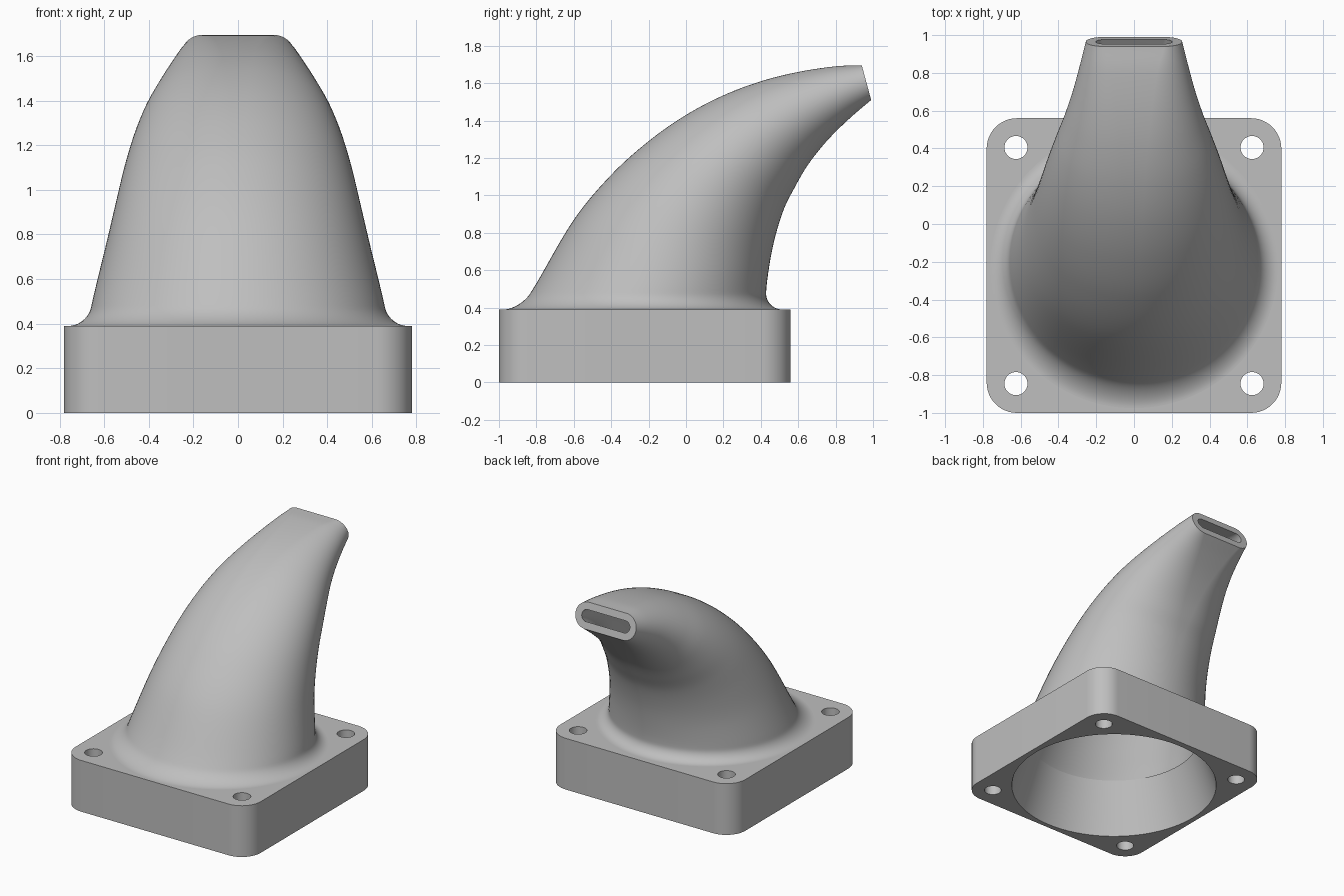
import bpy, bmesh, math
from mathutils import Vector

cube = bpy.data.objects.get("Cube")
if cube:
    bpy.data.objects.remove(cube)

grey = bpy.data.materials.new("plain grey")
grey.use_nodes = True
colour = (0.52, 0.52, 0.52, 1)
grey.diffuse_color = colour
grey.node_tree.nodes["Principled BSDF"].inputs["Base Color"].default_value = colour

PLATE_Y, PLATE_TOP = -0.22, 0.39
SEGS, STEPS, WALL, FILLET = 96, 8, 0.053, 0.085


def finish(name, bm):
    bmesh.ops.recalc_face_normals(bm, faces=bm.faces)
    mesh = bpy.data.meshes.new(name)
    bm.to_mesh(mesh)
    bm.free()
    mesh.materials.append(grey)
    obj = bpy.data.objects.new(name, mesh)
    bpy.context.collection.objects.link(obj)
    return obj


def activate(obj):
    bpy.ops.object.select_all(action='DESELECT')
    obj.select_set(True)
    bpy.context.view_layer.objects.active = obj


def smooth(obj):
    activate(obj)
    bpy.ops.object.shade_smooth_by_angle(angle=math.radians(35))


def bridge(bm, a, b):
    n = len(a)
    for i in range(n):
        j = (i + 1) % n
        bm.faces.new((a[i], a[j], b[j], b[i]))


def cone(name, x, y, r0, r1, z0, z1):
    bm = bmesh.new()
    bmesh.ops.create_cone(bm, cap_ends=True, segments=SEGS, radius1=r0, radius2=r1, depth=z1 - z0)
    bmesh.ops.translate(bm, verts=bm.verts, vec=(x, y, (z0 + z1) / 2))
    return finish(name, bm)


# Mounting plate: rounded square block
bm = bmesh.new()
bmesh.ops.create_cube(bm, size=1)
for v in bm.verts:
    v.co = (v.co.x * 1.56, v.co.y * 1.56 + PLATE_Y, (v.co.z + 0.5) * PLATE_TOP)
uprights = [e for e in bm.edges if abs(e.verts[0].co.z - e.verts[1].co.z) > 0.1]
bmesh.ops.bevel(bm, geom=uprights, offset=0.16, segments=12, profile=0.5, affect='EDGES')
plate = finish("mounting_plate", bm)

# Tapered bore and four screw holes
slope = (0.74 - 0.61) / PLATE_TOP
cutters = [cone("bore_cutter", 0, PLATE_Y - 0.005, 0.74 + slope * 0.1, 0.61 - slope * 0.1,
                -0.1, PLATE_TOP + 0.1)]
for sx in (-1, 1):
    for sy in (-1, 1):
        cutters.append(cone("screw_hole_cutter", sx * 0.625, PLATE_Y + sy * 0.625,
                            0.061, 0.061, -0.1, PLATE_TOP + 0.1))
for c in cutters:
    c.hide_render = True
    mod = plate.modifiers.new("cut", 'BOOLEAN')
    mod.operation, mod.solver, mod.object = 'DIFFERENCE', 'EXACT', c
    activate(plate)
    bpy.ops.object.modifier_apply(modifier=mod.name)
    bpy.data.objects.remove(c)
smooth(plate)

# Nozzle sections: front edge y, z, back edge y, z, half width
sections = [
    (-0.89, 0.39, 0.43, 0.39, 0.675), (-0.80, 0.53, 0.43, 0.50, 0.65),
    (-0.60, 0.87, 0.45, 0.65, 0.59), (-0.40, 1.11, 0.48, 0.79, 0.545),
    (-0.20, 1.29, 0.525, 0.93, 0.505), (0.0, 1.43, 0.58, 1.04, 0.465),
    (0.20, 1.535, 0.64, 1.145, 0.42), (0.40, 1.61, 0.71, 1.24, 0.37),
    (0.60, 1.66, 0.79, 1.33, 0.325), (0.80, 1.69, 0.89, 1.425, 0.285),
    (0.94, 1.695, 0.99, 1.51, 0.255)]
LAST = len(sections) - 1


def section_at(t):
    """Smooth curve through the sections."""
    i = min(int(t), LAST - 1)
    u = t - i
    p1, p2 = sections[i], sections[i + 1]
    p0 = sections[i - 1] if i else [2 * a - b for a, b in zip(p1, p2)]
    p3 = sections[i + 2] if i + 2 <= LAST else [2 * b - a for a, b in zip(p1, p2)]
    return [0.5 * (2 * b + (c - a) * u + (2 * a - 5 * b + 4 * c - d) * u * u
                   + (3 * b - a - 3 * c + d) * u ** 3)
            for a, b, c, d in zip(p0, p1, p2, p3)]


def ring(bm, t, inset):
    """Outline changing from a circle to a slot with round ends."""
    fy, fz, by, bz, w = section_at(t)
    front, back = Vector((0, fy, fz)), Vector((0, by, bz))
    centre = (front + back) / 2
    h = (back - front).length / 2 - inset
    axis = (back - front).normalized()
    w -= inset
    blend = (t / LAST) ** 2
    verts = []
    for k in range(SEGS):
        a = 2 * math.pi * (k + 0.5) / SEGS
        ca, sa = math.cos(a), math.sin(a)
        slot_x = math.copysign(w - h, ca) + h * ca
        x = w * ca * (1 - blend) + slot_x * blend
        co = centre + axis * (h * sa) + Vector((x, 0, 0))
        rise = co.z - PLATE_TOP
        if inset == 0 and rise < FILLET:     # flared foot
            flare = FILLET - math.sqrt(max(0, FILLET ** 2 - (FILLET - rise) ** 2))
            co += Vector((ca, sa, 0)) * flare
        verts.append(bm.verts.new(co))
    return verts


# Curved nozzle: outer skin, tip rim, inner skin and foot rim
bm = bmesh.new()
times = [(i / 16) ** 2 for i in range(16)]
times += [1 + i / STEPS for i in range(STEPS * (LAST - 1) + 1)]
loops = [ring(bm, t, 0) for t in times] + [ring(bm, t, WALL) for t in reversed(times)]
for a, b in zip(loops, loops[1:] + loops[:1]):
    bridge(bm, a, b)
smooth(finish("curved_nozzle", bm))
